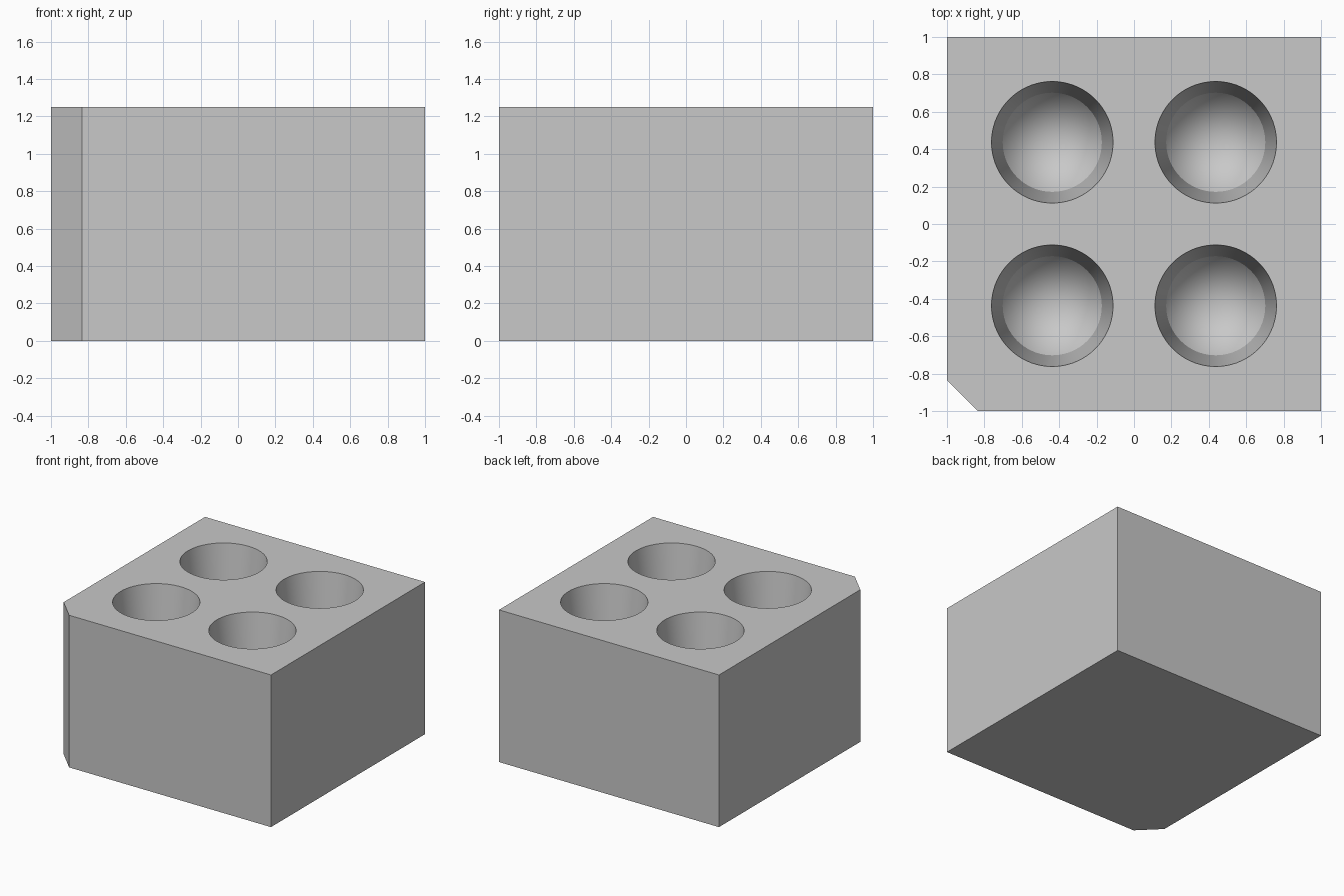
import bpy
import bmesh
from math import radians, tau
from mathutils import Vector

cube = bpy.data.objects.get("Cube")
if cube:
    bpy.data.objects.remove(cube, do_unlink=True)

HEIGHT = 1.25
CHAMFER = 0.165
PITCH = 0.437
RIM_R, SHOULDER_R = 0.325, 0.265
WALL_DEPTH, TIP_DEPTH = 0.5, 0.38


def make_material(name, value):
    mat = bpy.data.materials.new(name)
    mat.use_nodes = True
    colour = (value, value, value, 1)
    mat.diffuse_color = colour
    mat.node_tree.nodes["Principled BSDF"].inputs["Base Color"].default_value = colour
    return mat


def make_object(name, bm, mat):
    bmesh.ops.recalc_face_normals(bm, faces=bm.faces)
    mesh = bpy.data.meshes.new(name)
    bm.to_mesh(mesh)
    bm.free()
    mesh.materials.append(mat)
    obj = bpy.data.objects.new(name, mesh)
    bpy.context.collection.objects.link(obj)
    return obj


grey = make_material("light grey", 0.58)

# Block: square outline with the front right corner cut off
bm = bmesh.new()
outline = [(CHAMFER - 1, -1), (1, -1), (1, 1), (-1, 1), (-1, CHAMFER - 1)]
base = bm.faces.new([bm.verts.new((x, y, 0)) for x, y in outline])
side = bmesh.ops.extrude_face_region(bm, geom=[base], use_keep_orig=True)
top = [v for v in side["geom"] if isinstance(v, bmesh.types.BMVert)]
bmesh.ops.translate(bm, verts=top, vec=(0, 0, HEIGHT))
block = make_object("well_block", bm, grey)

# Well cutters: tapered wall ending in a conical tip, turned about each axis
over = 0.1
flare = RIM_R + (RIM_R - SHOULDER_R) * over / WALL_DEPTH
shoulder_z = HEIGHT - WALL_DEPTH
profile = [(0, HEIGHT + over), (flare, HEIGHT + over),
           (SHOULDER_R, shoulder_z), (0, shoulder_z - TIP_DEPTH)]
bm = bmesh.new()
for cx in (-PITCH, PITCH):
    for cy in (-PITCH, PITCH):
        centre = Vector((cx, cy, 0))
        verts = [bm.verts.new(centre + Vector((r, 0, z))) for r, z in profile]
        edges = [bm.edges.new(pair) for pair in zip(verts, verts[1:])]
        bmesh.ops.spin(bm, geom=verts + edges, cent=centre, axis=(0, 0, 1),
                       angle=tau, steps=72)
bmesh.ops.remove_doubles(bm, verts=bm.verts, dist=0.0005)
cutter = make_object("well_cutter", bm, grey)
cutter.hide_render = True

# Cut the wells, then smooth their walls while keeping the rims sharp
cut = block.modifiers.new("wells", 'BOOLEAN')
cut.operation = 'DIFFERENCE'
cut.solver = 'EXACT'
cut.object = cutter
bpy.ops.object.select_all(action='DESELECT')
block.select_set(True)
bpy.context.view_layer.objects.active = block
bpy.ops.object.modifier_apply(modifier=cut.name)
bpy.data.objects.remove(cutter, do_unlink=True)
bpy.ops.object.shade_smooth_by_angle(angle=radians(20))
